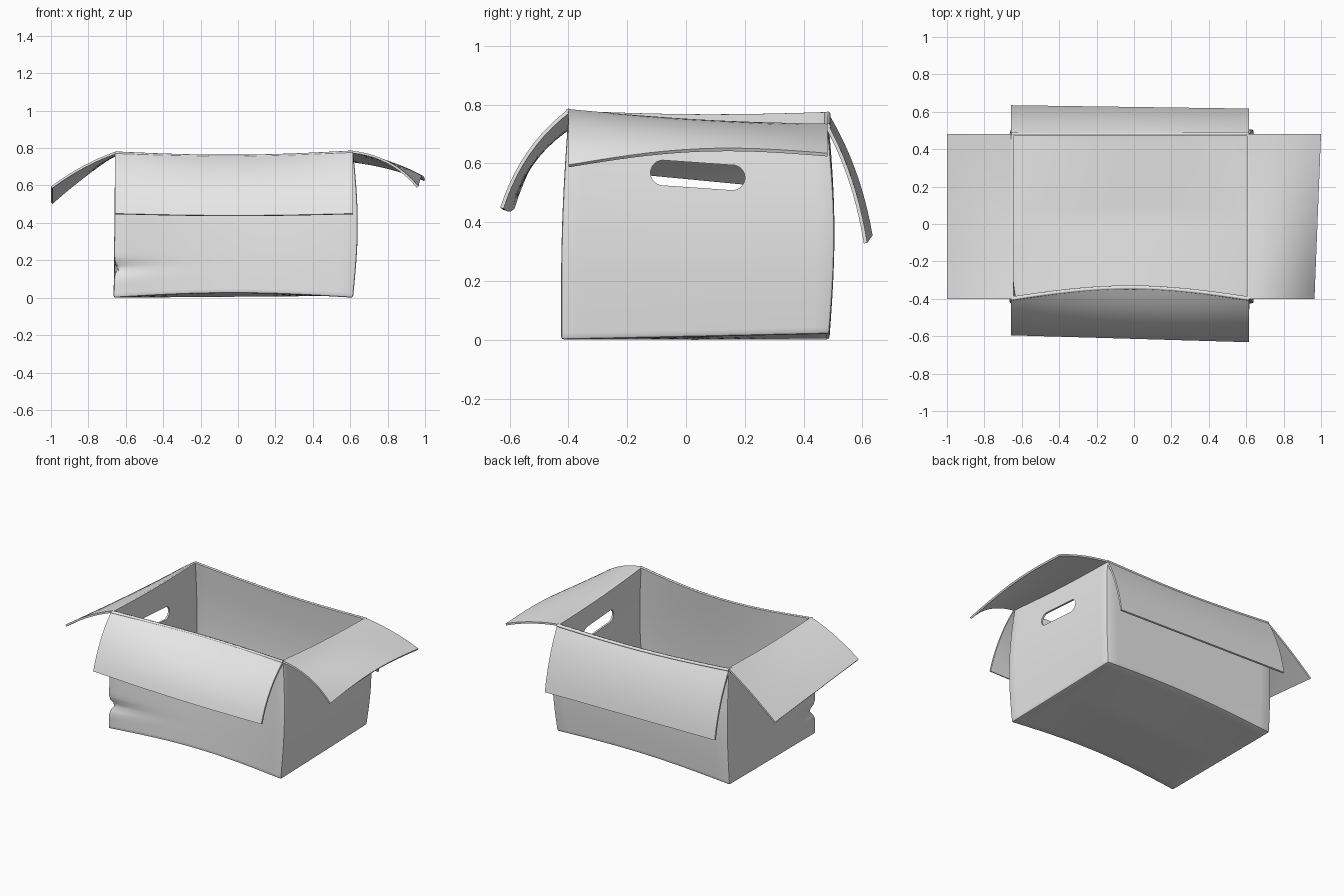
import bpy, bmesh, math
from mathutils import Vector

old = bpy.data.objects.get("Cube")
if old:
    bpy.data.objects.remove(old, do_unlink=True)

THICK = 0.012
N = 16

card = bpy.data.materials.new("grey_card")
card.use_nodes = True
GREY = (0.8, 0.8, 0.8, 1)
card.diffuse_color = GREY
card.node_tree.nodes["Principled BSDF"].inputs["Base Color"].default_value = GREY


def lerp(a, b, t):
    return a + (b - a) * t


def box_point(u, v, t):
    """Point of the warped box: u across, v front to back, t bottom to rim."""
    bow, belly = math.sin(math.pi * u), math.sin(math.pi * t)
    x = lerp(-0.665, 0.615, u) + 0.025 * u * belly + 0.008 * (1 - u) * t
    front = lerp(-0.425, -0.4, t) - 0.01 * belly + bow * lerp(0.02, 0.06, t)
    back = 0.488 + 0.02 * belly - 0.006 * t
    y = lerp(front, back, v)
    rim = lerp(lerp(0.78, 0.785, u), lerp(0.775, 0.735, u), v)
    rim -= 0.02 * bow + 0.01 * math.sin(math.pi * v)
    lift = 0.025 * bow * abs(2 * v - 1) + 0.02 * u * v
    # crumpled lower corner
    dent = 0.025 * math.exp(-((t - 0.2) / 0.04) ** 2) * ((1 - u) * (1 - v)) ** 8
    return Vector((x + dent, y + dent, lerp(lift, rim, t)))


def add_grid(bm, func, nu, nv):
    rows = [[bm.verts.new(func(i / nu, j / nv)) for j in range(nv + 1)]
            for i in range(nu + 1)]
    for i in range(nu):
        for j in range(nv):
            bm.faces.new((rows[i][j], rows[i + 1][j],
                          rows[i + 1][j + 1], rows[i][j + 1]))


def make_object(name, bm):
    mesh = bpy.data.meshes.new(name)
    bm.to_mesh(mesh)
    bm.free()
    mesh.materials.append(card)
    obj = bpy.data.objects.new(name, mesh)
    bpy.context.collection.objects.link(obj)
    return obj


def finish(obj):
    """Apply all modifiers and smooth the soft bends."""
    bpy.ops.object.select_all(action='DESELECT')
    obj.select_set(True)
    bpy.context.view_layer.objects.active = obj
    for mod in list(obj.modifiers):
        bpy.ops.object.modifier_apply(modifier=mod.name)
    bpy.ops.object.shade_smooth_by_angle(angle=math.radians(35))


def solidify(obj):
    mod = obj.modifiers.new("thickness", 'SOLIDIFY')
    mod.thickness = THICK
    mod.offset = -1


# Box body: four walls and a floor, welded
bm = bmesh.new()
for side in (0, 1):
    add_grid(bm, lambda a, b: box_point(a, side, b), N, 2 * N)
    add_grid(bm, lambda a, b: box_point(side, a, b), N, 2 * N)
add_grid(bm, lambda a, b: box_point(a, b, 0), N, N)
bmesh.ops.remove_doubles(bm, verts=bm.verts, dist=0.0005)
bmesh.ops.recalc_face_normals(bm, faces=bm.faces)
body = make_object("box_body", bm)
bevel = body.modifiers.new("soft_corners", 'BEVEL')
bevel.width = 0.01
bevel.segments = 2
bevel.limit_method = 'ANGLE'
bevel.angle_limit = math.radians(60)
solidify(body)

# Rounded hand holes cut through both end walls
bm = bmesh.new()
radius, half, tilt = 0.043, 0.118, math.radians(-4)
outline = []
for k in range(24):
    a = 2 * math.pi * (k + 0.5) / 24
    y = radius * math.cos(a) + math.copysign(half, math.cos(a))
    z = radius * math.sin(a)
    outline.append((0.04 + y * math.cos(tilt) - z * math.sin(tilt),
                    0.56 + y * math.sin(tilt) + z * math.cos(tilt)))
loop = bm.faces.new([bm.verts.new((-1, y, z)) for y, z in outline])
ext = bmesh.ops.extrude_face_region(bm, geom=[loop])
bmesh.ops.translate(bm, vec=(2, 0, 0),
                    verts=[g for g in ext["geom"] if isinstance(g, bmesh.types.BMVert)])
bmesh.ops.recalc_face_normals(bm, faces=bm.faces)
cutter = make_object("hand_hole_cutter", bm)
cutter.hide_render = True
cut = body.modifiers.new("hand_holes", 'BOOLEAN')
cut.operation = 'DIFFERENCE'
cut.solver = 'EXACT'
cut.object = cutter
finish(body)
bpy.data.objects.remove(cutter, do_unlink=True)


def make_flap(name, rim, axis, first, last, lift=0.0):
    """Curved flap from the rim; first and last hold (bend, tip) at its ends."""
    def point(w, s):
        start = rim(w)
        bend, tip = (Vector(p).lerp(Vector(q), w) for p, q in zip(first, last))
        hinge = Vector((start[axis], start.z))
        c = hinge * (1 - s) ** 2 + bend * 2 * s * (1 - s) + tip * s * s
        start[axis] = c.x
        start.z = c.y + lift * s * math.sin(math.pi * w)
        return start
    bm = bmesh.new()
    add_grid(bm, point, N, 10)
    bm.normal_update()
    if sum(f.normal.z for f in bm.faces) < 0:
        bmesh.ops.reverse_faces(bm, faces=bm.faces)
    obj = make_object(name, bm)
    solidify(obj)
    finish(obj)


make_flap("front_flap", lambda w: box_point(w, 0, 1), 1,
          [(-0.53, 0.66), (-0.595, 0.45)], [(-0.565, 0.66), (-0.632, 0.45)], -0.01)
make_flap("back_flap", lambda w: box_point(w, 1, 1), 1,
          [(0.595, 0.59), (0.635, 0.355)], [(0.58, 0.56), (0.617, 0.33)])
make_flap("left_flap", lambda w: box_point(1, w, 1), 0,
          [(0.83, 0.76), (0.965, 0.595)], [(0.82, 0.71), (1.0, 0.635)], 0.035)
make_flap("right_flap", lambda w: box_point(0, w, 1), 0,
          [(-0.83, 0.72), (-1.0, 0.595)], [(-0.83, 0.66), (-1.0, 0.51)])

# Rounded fold along the front and back rims
for name, v in (("front_fold", 0), ("back_fold", 1)):
    curve = bpy.data.curves.new(name, 'CURVE')
    curve.dimensions = '3D'
    curve.bevel_depth = 0.01
    curve.bevel_resolution = 2
    curve.use_fill_caps = True
    line = curve.splines.new('POLY')
    line.points.add(N)
    for i, p in enumerate(line.points):
        p.co = (*(box_point(i / N, v, 1) - Vector((0, 0, 0.008))), 1)
    curve.materials.append(card)
    bpy.context.collection.objects.link(bpy.data.objects.new(name, curve))
